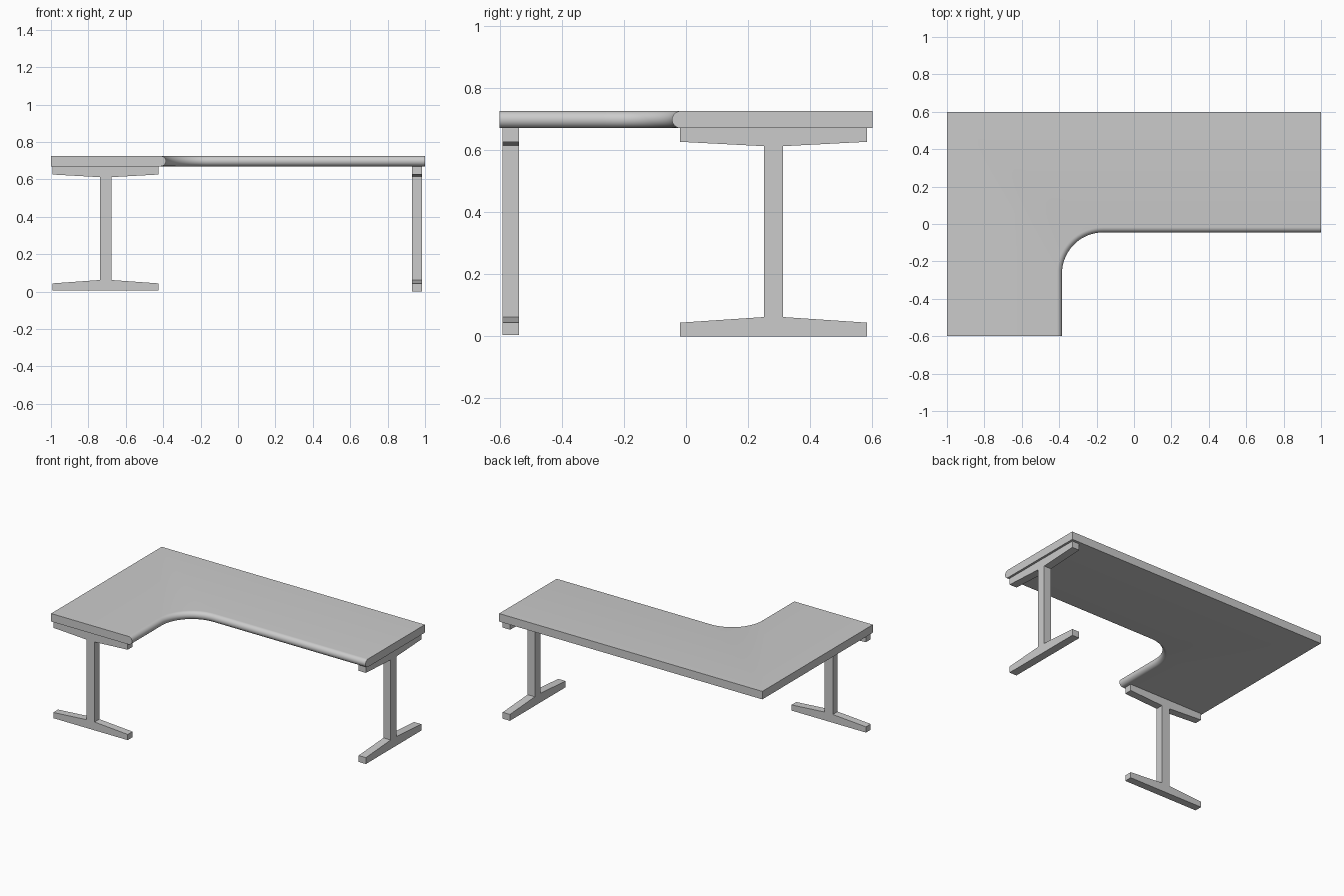
import bpy, bmesh, math

if "Cube" in bpy.data.objects:
    bpy.data.objects.remove(bpy.data.objects["Cube"])

Z0, Z1 = 0.67, 0.725          # underside and top of the worktop


def make_object(name, bm):
    bmesh.ops.recalc_face_normals(bm, faces=bm.faces)
    me = bpy.data.meshes.new(name)
    bm.to_mesh(me)
    bm.free()
    ob = bpy.data.objects.new(name, me)
    bpy.context.collection.objects.link(ob)
    return ob


def outline(d):
    """L-shaped plan; only the inner curved edge is pulled back by d."""
    ex, ey, r = -0.385, -0.045, 0.22
    cx, cy = ex + r, ey - r
    pts = [(1, 0.6), (-1, 0.6), (-1, -0.6), (ex - d, -0.6)]
    for i in range(25):
        a = math.pi - math.pi / 2 * i / 24
        pts.append((cx + (r + d) * math.cos(a), cy + (r + d) * math.sin(a)))
    return pts + [(1, ey - d * -1)]


# Worktop: stacked outlines give the bullnose on the inner edge
bm = bmesh.new()
layers = []
N = 14
for k in range(N + 1):
    t = -math.pi / 2 + math.pi * k / N
    z = (Z0 + Z1) / 2 + (Z1 - Z0) / 2 * math.sin(t)
    d = 0.028 * (1 - math.cos(t))
    layers.append([bm.verts.new((x, y, z)) for x, y in outline(d)])
for a, b in zip(layers, layers[1:]):
    for i in range(len(a)):
        j = (i + 1) % len(a)
        bm.faces.new((a[i], a[j], b[j], b[i]))
bm.faces.new(layers[0])
bm.faces.new(layers[-1])
top = make_object("worktop", bm)
bpy.context.view_layer.objects.active = top
top.select_set(True)
bpy.ops.object.shade_smooth_by_angle(angle=math.radians(30))


def leg(name, half, z_base, place, w0, w1):
    """I-shaped frame with tapered foot and arm, extruded from w0 to w1."""
    c = 0.031
    side = [(half, z_base), (half, 0.044), (c, 0.062),
            (c, 0.612), (half, 0.626), (half, Z0)]
    prof = side + [(-s, z) for s, z in reversed(side)]
    bm = bmesh.new()
    a = [bm.verts.new(place(s, w0, z)) for s, z in prof]
    b = [bm.verts.new(place(s, w1, z)) for s, z in prof]
    for i in range(len(a)):
        j = (i + 1) % len(a)
        bm.faces.new((a[i], a[j], b[j], b[i]))
    bm.faces.new(a)
    bm.faces.new(b)
    return make_object(name, bm)


# Right leg runs front to back, left leg runs side to side
leg("right_leg", 0.301, 0.0, lambda s, w, z: (w, 0.282 + s, z), 0.93, 0.985)
leg("left_leg", 0.283, 0.005, lambda s, w, z: (-0.708 + s, w, z), -0.59, -0.538)
